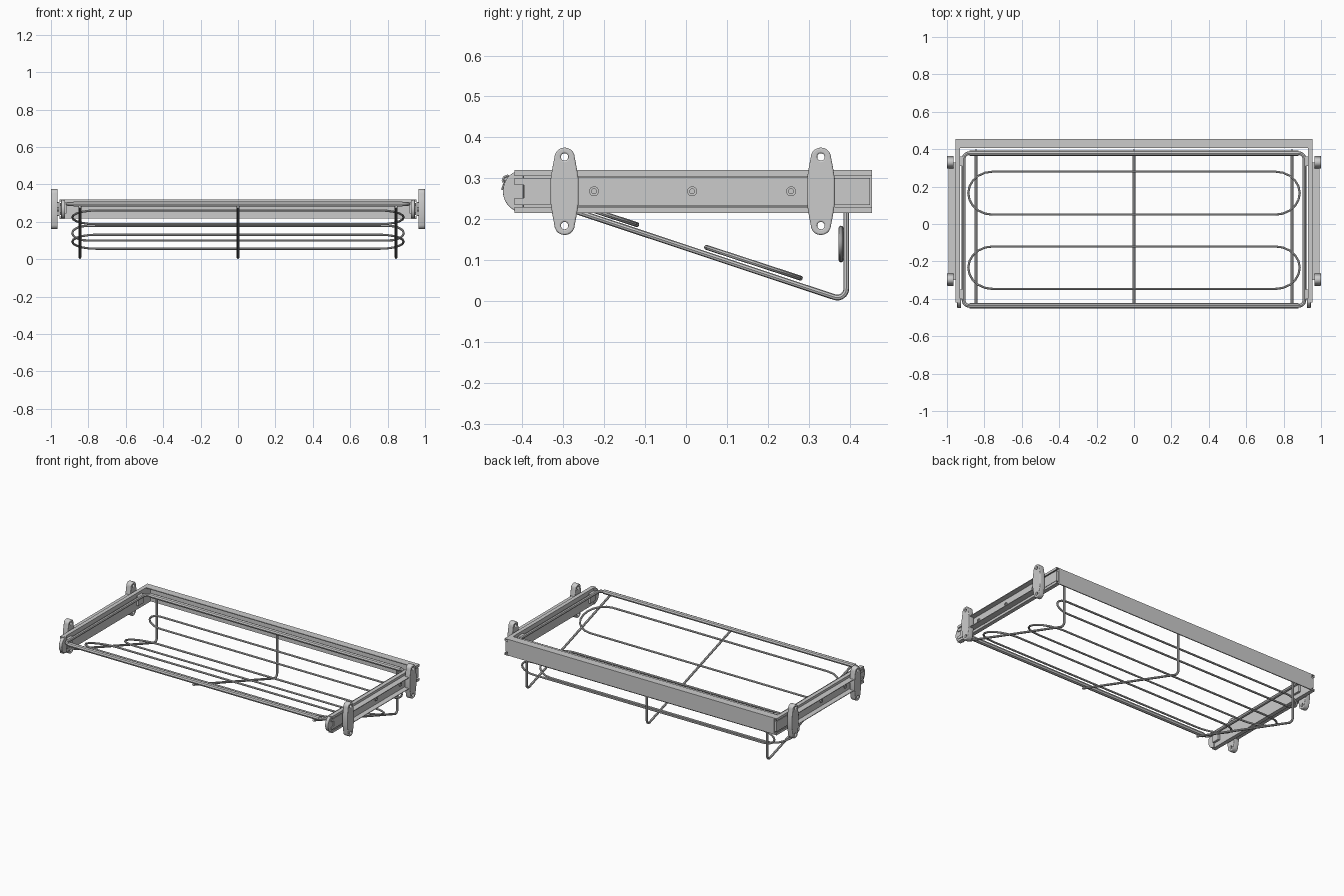
import bpy, math
from math import pi, sin, cos

if "Cube" in bpy.data.objects:
    bpy.data.objects.remove(bpy.data.objects["Cube"])


def finish(name, curve, rot=(0, 0, 0), loc=(0, 0, 0), angle=40):
    """Turn a curve into a named, shaded mesh object."""
    tmp = bpy.data.objects.new("tmp", curve)
    bpy.context.collection.objects.link(tmp)
    dg = bpy.context.evaluated_depsgraph_get()
    mesh = bpy.data.meshes.new_from_object(tmp.evaluated_get(dg))
    bpy.data.objects.remove(tmp)
    obj = bpy.data.objects.new(name, mesh)
    bpy.context.collection.objects.link(obj)
    obj.rotation_euler, obj.location = rot, loc
    bpy.ops.object.select_all(action='DESELECT')
    obj.select_set(True)
    bpy.context.view_layer.objects.active = obj
    bpy.ops.object.shade_smooth_by_angle(angle=math.radians(angle))
    return obj


def add_spline(curve, pts, closed):
    s = curve.splines.new('POLY')
    s.points.add(len(pts) - 1)
    for p, co in zip(s.points, pts):
        p.co = (*co, 1) if len(co) == 3 else (*co, 0, 1)
    s.use_cyclic_u = closed


def rod(name, pts, r, closed=False):
    c = bpy.data.curves.new(name, 'CURVE')
    c.dimensions = '3D'
    c.bevel_depth, c.bevel_resolution, c.use_fill_caps = r, 2, True
    add_spline(c, pts, closed)
    return finish(name, c)


def plate(name, outlines, half, rot, loc, bevel=0.0):
    """Flat outline (with optional holes) extruded both ways by half."""
    c = bpy.data.curves.new(name, 'CURVE')
    c.dimensions, c.fill_mode = '2D', 'BOTH'
    c.extrude, c.bevel_depth, c.offset = half - bevel, bevel, -bevel
    c.bevel_resolution = 2
    for o in outlines:
        add_spline(c, o, True)
    return finish(name, c, rot, loc)


ALONG_X = (pi / 2, 0, pi / 2)   # outline given as (y, z)
ALONG_Y = (pi / 2, 0, 0)        # outline given as (x, z)


def arc(cx, cy, rx, ry, a0, a1, n):
    return [(cx + rx * cos(a0 + (a1 - a0) * i / n),
             cy + ry * sin(a0 + (a1 - a0) * i / n)) for i in range(n + 1)]


def circle(cx, cy, r, n=20):
    return arc(cx, cy, r, r, 0, 2 * pi, n)[:-1]


def rect(x0, x1, y0, y1):
    return [(x0, y0), (x1, y0), (x1, y1), (x0, y1)]


def round_rect(x, y0, y1, rx, ry, n):
    pts = []
    for k, (cx, cy) in enumerate([(x - rx, y1 - ry), (-x + rx, y1 - ry),
                                  (-x + rx, y0 + ry), (x - rx, y0 + ry)]):
        for p in arc(cx, cy, rx, ry, k * pi / 2, (k + 1) * pi / 2, n):
            if not pts or math.dist(p, pts[-1]) > 1e-4:
                pts.append(p)
    return pts


ZM = 0.268  # height of the rail centre line

# bracket outline: wide waist with narrow rounded ends
top = [(0.034, -0.03), (0.034, 0.03), (0.030, 0.056)] + \
    arc(0, 0.082, 0.025, 0.025, 0, pi, 10) + [(-0.030, 0.056), (-0.034, 0.03)]
bracket = [(u, v + ZM) for u, v in top[1:]] + [(-u, -v + ZM) for u, v in top[1:]]

for side, s in (("right", 1), ("left", -1)):
    def section(name, pts, y0, y1):
        return plate(name, [[(s * x, z) for x, z in pts]], (y1 - y0) / 2,
                     ALONG_Y, (0, (y0 + y1) / 2, 0))

    # sliding rail with turned lips
    section(side + "_slide_rail",
            [(.93, .215), (.955, .215), (.955, .230), (.95, .230), (.95, .220),
             (.935, .220), (.935, .315), (.95, .315), (.95, .305), (.955, .305),
             (.955, .32), (.93, .32)], -0.42, 0.455)
    # middle runner with a notch in its front end
    plate(side + "_middle_runner",
          [[(-.42, .235), (.45, .235), (.45, .30), (-.42, .30), (-.42, .284),
            (-.396, .284), (-.396, .252), (-.42, .252)]],
          0.008, ALONG_X, (s * .944, 0, 0))
    # fixed wall channel between the brackets
    section(side + "_wall_channel",
            [(.954, .231), (.992, .231), (.992, .235), (.959, .235),
             (.959, .301), (.992, .301), (.992, .305), (.954, .305)], -0.30, 0.33)
    # screws in the channel
    for i, y in enumerate((-0.225, 0.015, 0.257)):
        plate(f"{side}_screw_{i}", [circle(y, ZM, .012), circle(y, ZM, .006)],
              0.003, ALONG_X, (s * .961, 0, 0))
    # mounting brackets
    for end, y in (("front", -0.297), ("back", 0.33)):
        plate(f"{side}_{end}_bracket",
              [[(u + y, v) for u, v in bracket],
               circle(y, ZM + .084, .009), circle(y, ZM - .084, .009)],
              0.018, ALONG_X, (s * .982, 0, 0), bevel=0.004)
    # rounded front cap
    cap = arc(-0.398, ZM, .05, .052, pi / 2, 3 * pi / 2, 14)
    plate(side + "_front_cap", [cap], 0.011, ALONG_X, (s * .935, 0, 0), bevel=.003)
    # clips holding the frame rod
    for end, y in (("front", -0.375), ("back", 0.335)):
        plate(f"{side}_{end}_clip", [rect(y - .025, y + .025, .243, .303)],
              0.008, ALONG_X, (s * .924, 0, 0), bevel=.002)

# back panel: upright sheet with a top flange
plate("back_panel", [[(.455, .217), (.455, .32), (.407, .32), (.407, .315),
                      (.449, .315), (.449, .217)]], 0.93, ALONG_X, (0, 0, 0))

# frame rod with thicker front and back tubes
ZR = 0.295
rod("frame_rod", [(x, y, ZR) for x, y in
                  round_rect(.911, -.437, .378, .03, .03, 6)], .010, True)
for name, y in (("front_tube", -0.437), ("back_tube", 0.378)):
    rod(name, [(-.88, y, ZR), (.88, y, ZR)], .014)


def slope(y):
    return 0.008 + (0.38 - y) * 0.327


# bent support wires
a = math.atan(0.327)
bend = arc(.370, .030, .022, .022, -pi / 2 - a, 0, 8)
for name, x in (("left", -0.845), ("middle", 0), ("right", 0.845)):
    path = [(-.45, slope(-.45))] + bend + [(.392, .30)]
    rod(name + "_support_wire", [(x, y, max(z, .007)) for y, z in path], .007)

# rounded wire loops: two on the slope, one upright at the back
for name, y0, y1 in (("front_loop", -.347, -.12), ("middle_loop", .05, .28)):
    rod(name, [(x, y, slope(y) + .015) for x, y in
               round_rect(.886, y0, y1, .13, (y1 - y0) / 2, 5)], .006, True)
rod("back_loop", [(x, .379, z) for x, z in
                  round_rect(.886, .10, .178, .08, .039, 5)], .006, True)
